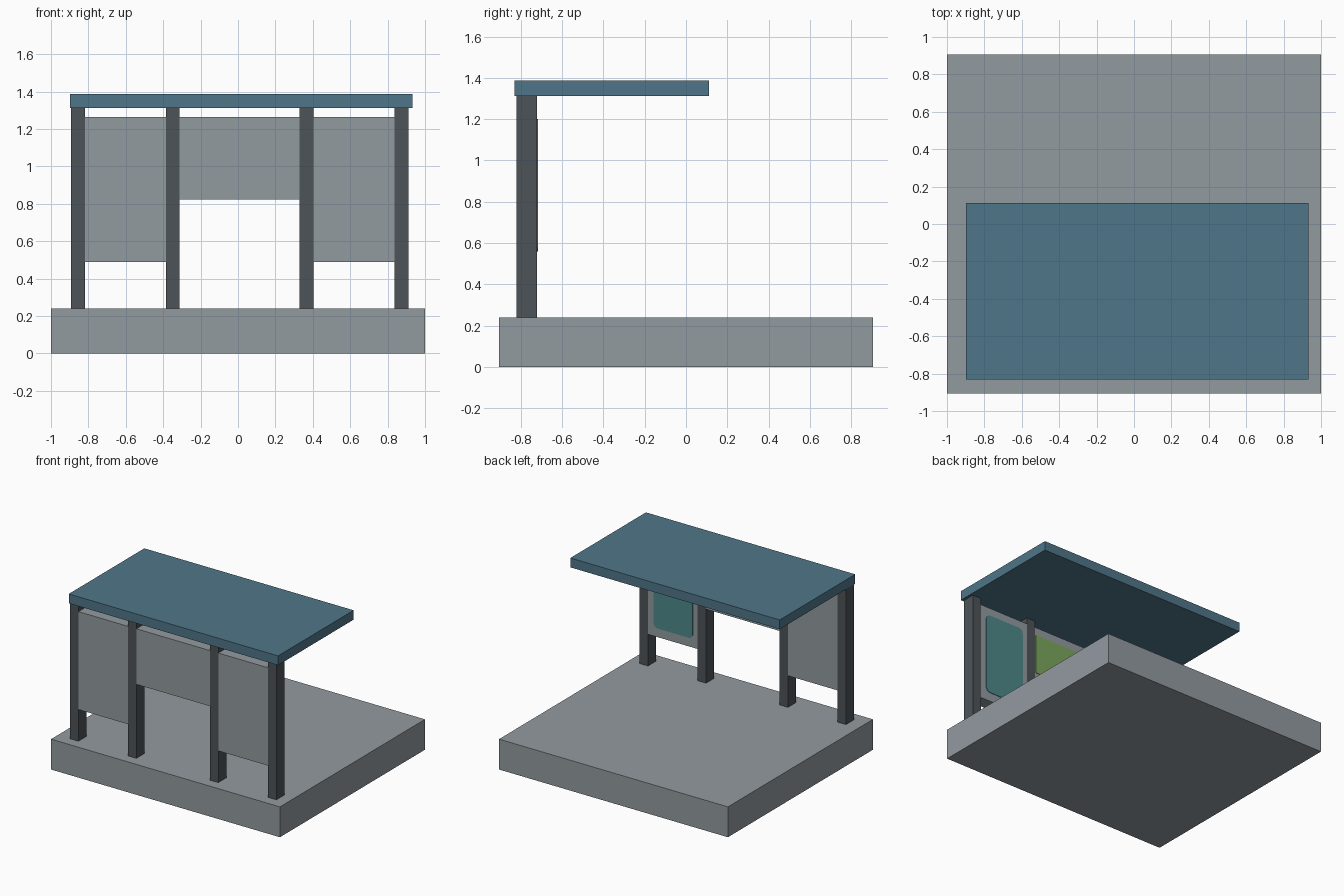
import bpy, bmesh, math

if "Cube" in bpy.data.objects:
    bpy.data.objects.remove(bpy.data.objects["Cube"])


def material(name, rgb):
    m = bpy.data.materials.new(name)
    m.diffuse_color = (*rgb, 1.0)
    m.use_nodes = True
    m.node_tree.nodes["Principled BSDF"].inputs["Base Color"].default_value = m.diffuse_color
    return m


CONCRETE = material("concrete grey", (0.29, 0.325, 0.35))
STEEL = material("dark steel", (0.075, 0.088, 0.098))
ROOF = material("roof blue", (0.078, 0.18, 0.25))
TEAL = material("poster teal", (0.078, 0.25, 0.255))
GREEN = material("poster green", (0.20, 0.39, 0.11))


def finish(name, bm, mat):
    bmesh.ops.recalc_face_normals(bm, faces=bm.faces)
    me = bpy.data.meshes.new(name)
    bm.to_mesh(me)
    bm.free()
    me.materials.append(mat)
    bpy.context.collection.objects.link(bpy.data.objects.new(name, me))


def box(name, xs, ys, zs, mat):
    bm = bmesh.new()
    bmesh.ops.create_cube(bm, size=1)
    for v in bm.verts:
        v.co = [r[0] if c < 0 else r[1] for c, r in zip(v.co, (xs, ys, zs))]
    finish(name, bm, mat)


def poster(name, xs, zs, y, r, mat):
    """Thin plate with rounded corners on the inner side of a panel."""
    bm = bmesh.new()
    corners = ((xs[1] - r, zs[1] - r), (xs[0] + r, zs[1] - r),
               (xs[0] + r, zs[0] + r), (xs[1] - r, zs[0] + r))
    verts = []
    for i, (cx, cz) in enumerate(corners):
        for k in range(4):
            a = math.radians(90 * i + 30 * k)
            verts.append(bm.verts.new((cx + r * math.cos(a), y, cz + r * math.sin(a))))
    face = bm.faces.new(verts)
    ext = bmesh.ops.extrude_face_region(bm, geom=[face], use_keep_orig=True)
    for v in ext["geom"]:
        if isinstance(v, bmesh.types.BMVert):
            v.co.y += 0.004
    finish(name, bm, mat)


# Ground slab and flat roof
box("platform_slab", (-1, 1), (-0.905, 0.905), (0, 0.24), CONCRETE)
box("roof", (-0.897, 0.932), (-0.831, 0.112), (1.312, 1.386), ROOF)

# Four posts along the front edge
FRONT, BACK = -0.822, -0.721
posts = [(-0.893, -0.819), (-0.386, -0.313), (0.329, 0.403), (0.837, 0.911)]
for i, xs in enumerate(posts):
    box(f"post_{i + 1}", xs, (FRONT, BACK), (0.24, 1.312), STEEL)

# Wall panels filling the gaps between posts
for name, i, bottom in (("left_panel", 0, 0.49), ("middle_panel", 1, 0.824),
                        ("right_panel", 2, 0.49)):
    box(name, (posts[i][1], posts[i + 1][0]), (FRONT + 0.001, BACK - 0.001),
        (bottom, 1.263), CONCRETE)

# Posters on the sheltered side
poster("teal_poster", (0.444, 0.786), (0.56, 1.2), BACK - 0.001, 0.035, TEAL)
poster("green_poster", (-0.305, 0.322), (0.885, 1.2), BACK - 0.001, 0.01, GREEN)
